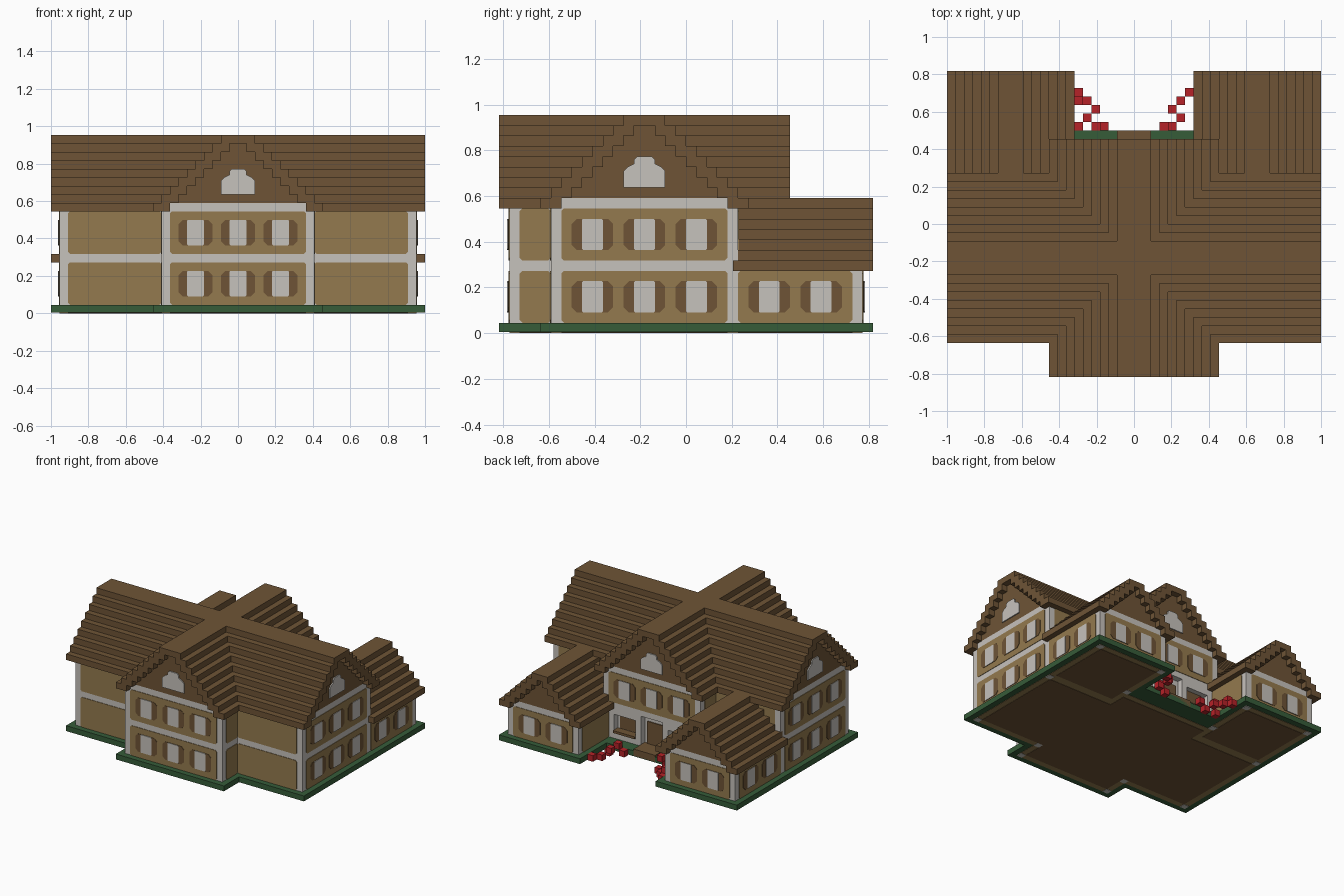
import bpy
import bmesh
from mathutils import Vector

cube = bpy.data.objects.get("Cube")
if cube:
    bpy.data.objects.remove(cube, do_unlink=True)

U = 1 / 22          # one building block
parts = {}          # part name -> (bmesh, colour name)


def material(name, rgb):
    """Flat material from display colour values."""
    lin = [(c / 255 / 12.92 if c < 11 else ((c / 255 + 0.055) / 1.055) ** 2.4) for c in rgb]
    mat = bpy.data.materials.new(name)
    mat.use_nodes = True
    mat.diffuse_color = (*lin, 1)
    bsdf = mat.node_tree.nodes["Principled BSDF"]
    bsdf.inputs["Base Color"].default_value = (*lin, 1)
    bsdf.inputs["Roughness"].default_value = 0.9
    return mat


colours = {
    "wood": material("brown wood", (110, 84, 54)),
    "tan": material("tan plaster", (148, 122, 78)),
    "white": material("off white", (198, 194, 188)),
    "green": material("hedge green", (54, 92, 57)),
    "red": material("flower red", (182, 34, 40)),
}


def mesh_for(part, colour):
    return parts.setdefault(part, (bmesh.new(), colour))[0]


def box(part, colour, x0, x1, y0, y1, z0, z1):
    """Box given by its limits in blocks."""
    bm = mesh_for(part, colour)
    verts = bmesh.ops.create_cube(bm, size=1)["verts"]
    for v in verts:
        v.co = Vector(((x0 + x1) / 2 + v.co.x * (x1 - x0),
                       (y0 + y1) / 2 + v.co.y * (y1 - y0),
                       (z0 + z1) / 2 + v.co.z * (z1 - z0))) * U


def plate(part, colour, face, points, thick):
    """Thin outline plate on a wall; face = (axis, sign, position)."""
    axis, sign, pos = face
    bm = mesh_for(part, colour)

    def place(a, z, d):
        return Vector((d, a, z) if axis == "x" else (a, d, z)) * U

    back = [bm.verts.new(place(a, z, pos)) for a, z in points]
    front = [bm.verts.new(place(a, z, pos + sign * thick)) for a, z in points]
    n = len(points)
    bm.faces.new(back)
    bm.faces.new(front)
    for i in range(n):
        j = (i + 1) % n
        bm.faces.new((back[i], back[j], front[j], front[i]))


def chamfered(a0, a1, z0, z1, c):
    return [(a0 + c, z0), (a1 - c, z0), (a1, z0 + c), (a1, z1 - c),
            (a1 - c, z1), (a0 + c, z1), (a0, z1 - c), (a0, z0 + c)]


def panel(face, a0, a1, storeys=(0, 1)):
    for s in storeys:
        z0, z1 = ((1, 6), (7, 12))[s]
        plate("plaster_panels", "tan", face, chamfered(a0, a1, z0, z1, 0.25), 0.08)


def windows(face, centres, storeys=(0, 1)):
    for s in storeys:
        z = 2 + 6 * s
        for a in centres:
            plate("shutters", "wood", face, chamfered(a - 2, a + 2, z, z + 3, 0.5), 0.14)
            plate("window_panes", "white", face, chamfered(a - 1, a + 1, z, z + 3, 0.1), 0.2)


def gable_window(face, a):
    half = [(2, 14), (2, 15.6), (1.6, 16), (1, 16.3), (1, 16.7), (0.7, 17)]
    outline = [(a + p, z) for p, z in half] + [(a - p, z) for p, z in reversed(half)]
    plate("gable_windows", "white", face, outline, 0.18)


def roof(name, axis, centre, half, z, layers, start, end, inset0=1, inset1=1):
    """Stepped gable roof with a recessed gable wall; ridge runs along axis."""
    def row(part, colour, a, b, s, e, zz):
        span = (s, e, a, b) if axis == "x" else (a, b, s, e)
        box(part, colour, *span, zz, zz + 1)

    for k in range(layers):
        outer = half - k
        inner = max(outer - 2, 0)
        if inner > 0:
            row(name, "wood", centre - outer, centre - inner, start, end, z + k)
            row(name, "wood", centre + inner, centre + outer, start, end, z + k)
            fill = ("gable_beams", "white") if k == 0 else ("gable_walls", "wood")
            row(*fill, centre - inner, centre + inner, start + inset0, end - inset1, z + k)
        else:
            row(name, "wood", centre - outer, centre + outer, start, end, z + k)


# Green base slab
base = ((-22, 22, -14, 11), (-10, 10, -18, -14), (-22, -7, 11, 18), (7, 22, 11, 18))
for area in base:
    box("base", "green", *area, 0.1, 1)

# Timber wall bodies, foundations and floors
bodies = (
    ("main_hall", (-21, 21, -13, 5), 12),
    ("cross_hall", (-9, 9, -17, 8), 12),
    ("left_wing", (8, 21, 4.5, 17), 6),
    ("right_wing", (-21, -8, 4.5, 17), 6),
)
for name, (x0, x1, y0, y1), top in bodies:
    box(name, "white", x0, x1, y0, y1, 0.5, top)
    box("foundation", "tan", x0, x1, y0, y1, 0.05, 0.5)
    box("floor", "wood", x0 + 1, x1 - 1, y0 + 1, y1 - 1, 0, 0.3)
box("upper_back_room", "white", -9, 9, 7, 9, 6, 12)

# Foundation ends of the corner posts
for s in (-1, 1):
    for x, y in ((20.5, -12.5), (8.5, -16.5), (8.5, -12.5), (20.5, 4.5), (20.5, 16.5), (8.5, 16.5), (8.5, 8.5)):
        x *= s
        box("corner_posts", "white", x - 0.5, x + 0.5, y - 0.5, y + 0.5, 0, 0.6)

# Front face of the cross hall and back upper storey
front, rear = ("y", -1, -17), ("y", 1, 9)
panel(front, -8, 8)
windows(front, (-5, 0, 5))
gable_window(front, 0)
panel(rear, -8, 8, (1,))
windows(rear, (-5, 0, 5), (1,))
gable_window(rear, 0)

# Walls that repeat on both sides
for s in (-1, 1):
    def span(a, b):
        return sorted((s * a, s * b))

    end = ("x", s, s * 21)
    panel(end, -12, 4)
    windows(end, (-9, -4, 1))
    gable_window(end, -4)
    panel(("y", -1, -13), *span(9, 20))
    panel(("y", 1, 5), *span(9, 20), (1,))
    panel(("x", s, s * 9), -16, -13)
    panel(("x", s, s * 9), 5, 8, (1,))
    # Low back wings
    panel(end, 5, 16, (0,))
    windows(end, (8, 13), (0,))
    wing_back = ("y", 1, 17)
    panel(wing_back, *span(9, 20), (0,))
    windows(wing_back, (s * 12, s * 17), (0,))
    panel(("x", -s, s * 8), 9, 16, (0,))
    # Porch posts, rails and benches
    for a in (2, 7):
        box("porch_posts", "white", *span(a, a + 1), 7.5, 9, 1, 6)
    box("porch_rail", "white", *span(3, 7), 8.2, 9, 1, 2)
    box("porch_rail", "white", *span(3, 7), 8, 9, 5, 6)
    box("porch_benches", "wood", *span(3, 7), 8, 9.3, 2, 2.4)
    plate("porch_shutters", "wood", ("y", 1, 8), chamfered(*span(3.5, 6.5), 2.5, 5, 0.1), 0.15)

# Door and doorstep
plate("back_door", "wood", ("y", 1, 8), chamfered(-1.5, 1.5, 1, 5, 0.1), 0.18)
box("doorstep", "wood", -2, 2, 8, 11, 0.2, 1.3)

# Roofs
roof("main_roof", "x", -4, 10, 12, 9, -22, 22)
roof("cross_roof", "y", 0, 10, 12, 9, -18, 10)
for s, side in ((1, "left"), (-1, "right")):
    roof(side + "_wing_roof", "y", s * 14.5, 7.5, 6, 7, 4.5, 18, 0, 1)

# Flower blocks in the courtyard
flowers = {
    "left_flowers": ((6, 15, 0), (5, 14, 0), (4, 13, 1), (5, 12, 0), (4, 11, 1), (3, 11, 0)),
    "right_flowers": ((-7, 15, 0), (-7, 14, 1), (-6, 14, 0), (-5, 13, 0), (-6, 12, 1),
                      (-7, 11, 0), (-5, 11, 0), (-4, 11, 1)),
}
for name, cells in flowers.items():
    for x, y, z in cells:
        box(name, "red", x, x + 1, y, y + 1, z, z + 1)

# Turn the collected parts into objects
for name, (bm, colour) in parts.items():
    bmesh.ops.recalc_face_normals(bm, faces=bm.faces)
    mesh = bpy.data.meshes.new(name)
    bm.to_mesh(mesh)
    bm.free()
    mesh.materials.append(colours[colour])
    bpy.context.scene.collection.objects.link(bpy.data.objects.new(name, mesh))
